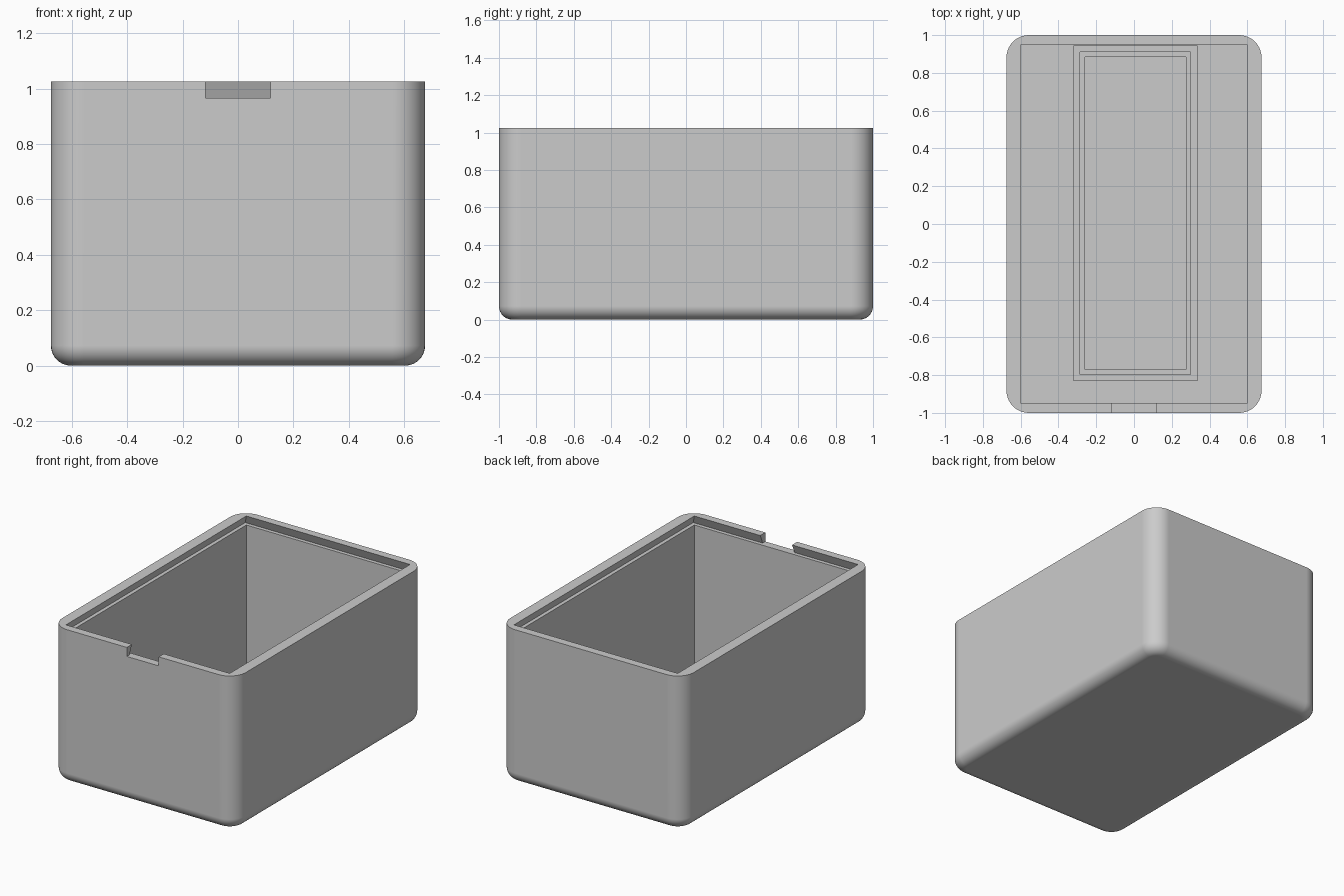
import bpy, bmesh, math

cube = bpy.data.objects.get("Cube")
if cube:
    bpy.data.objects.remove(cube, do_unlink=True)

TOP, FLOOR, LEDGE = 1.025, 0.035, 0.965
HALF_X, HALF_Y = 0.675, 1.0
IN_X, IN_Y = 0.602, 0.947
CORNER, FILLET, STEPS = 0.118, 0.072, 10

grey = bpy.data.materials.new("light grey plastic")
grey.use_nodes = True
colour = (0.6, 0.6, 0.6, 1)
grey.diffuse_color = colour
grey.node_tree.nodes["Principled BSDF"].inputs["Base Color"].default_value = colour


def rect(hx, hy, z, cx=0, cy=0):
    return [(cx + sx * hx, cy + sy * hy, z)
            for sx, sy in ((1, 1), (-1, 1), (-1, -1), (1, -1))]


def rounded_rect(hx, hy, r, z):
    pts = []
    for quarter, (sx, sy) in enumerate(((1, 1), (-1, 1), (-1, -1), (1, -1))):
        for i in range(STEPS + 1):
            a = (quarter + i / STEPS) * math.pi / 2
            pts.append((sx * (hx - r) + r * math.cos(a),
                        sy * (hy - r) + r * math.sin(a), z))
    return pts


def loft(name, loops, ring=False):
    """Skin a stack of loops; cap the ends, or join last to first for a ring."""
    bm = bmesh.new()
    rows = [[bm.verts.new(p) for p in loop] for loop in loops]
    pairs = list(zip(rows, rows[1:]))
    if ring:
        pairs.append((rows[-1], rows[0]))
    else:
        bm.faces.new(rows[0])
        bm.faces.new(rows[-1])
    n = len(rows[0])
    for low, high in pairs:
        for i in range(n):
            j = (i + 1) % n
            bm.faces.new((low[i], low[j], high[j], high[i]))
    bmesh.ops.recalc_face_normals(bm, faces=bm.faces)
    mesh = bpy.data.meshes.new(name)
    bm.to_mesh(mesh)
    bm.free()
    mesh.materials.append(grey)
    obj = bpy.data.objects.new(name, mesh)
    bpy.context.collection.objects.link(obj)
    return obj


def activate(obj):
    bpy.ops.object.select_all(action='DESELECT')
    obj.select_set(True)
    bpy.context.view_layer.objects.active = obj


def cut(obj, cutter):
    mod = obj.modifiers.new("cut", 'BOOLEAN')
    mod.operation, mod.solver, mod.object = 'DIFFERENCE', 'EXACT', cutter
    activate(obj)
    bpy.ops.object.modifier_apply(modifier=mod.name)
    bpy.data.objects.remove(cutter, do_unlink=True)


# Outer body with rounded corners and a filleted bottom edge
loops = []
for i in range(STEPS + 1):
    a = i / STEPS * math.pi / 2
    inset = FILLET * (1 - math.sin(a))
    loops.append(rounded_rect(HALF_X - inset, HALF_Y - inset, CORNER - inset,
                              FILLET * (1 - math.cos(a))))
loops.append(rounded_rect(HALF_X, HALF_Y, CORNER, TOP))
body = loft("box_body", loops)

# Square cavity with an undercut lid groove below the rim
GROOVE = 0.025
cut(body, loft("cavity_cutter", [
    rect(IN_X, IN_Y, FLOOR),
    rect(IN_X, IN_Y, LEDGE),
    rect(IN_X + GROOVE, IN_Y + GROOVE, LEDGE),
    rect(IN_X, IN_Y, TOP),
    rect(IN_X, IN_Y, TOP + 0.1)]))

# Finger notch in the front rim
cut(body, loft("notch_cutter", [
    rect(0.117, 0.1, LEDGE, cy=-1.02),
    rect(0.117, 0.1, TOP + 0.1, cy=-1.02)]))

activate(body)
bpy.ops.object.shade_smooth_by_angle(angle=math.radians(30))
weighted = body.modifiers.new("weighted normals", 'WEIGHTED_NORMAL')
weighted.keep_sharp = True

# Low stepped frame on the cavity floor
FRAME_X, FRAME_Y = 0.328, 0.889
frame_profile = ((0, FLOOR - 0.015), (0, 0.1), (0.036, 0.1), (0.036, 0.07),
                 (0.061, 0.07), (0.061, FLOOR - 0.015))
loft("floor_frame",
     [rect(FRAME_X - inset, FRAME_Y - inset, z, 0.007, 0.057)
      for inset, z in frame_profile], ring=True)
